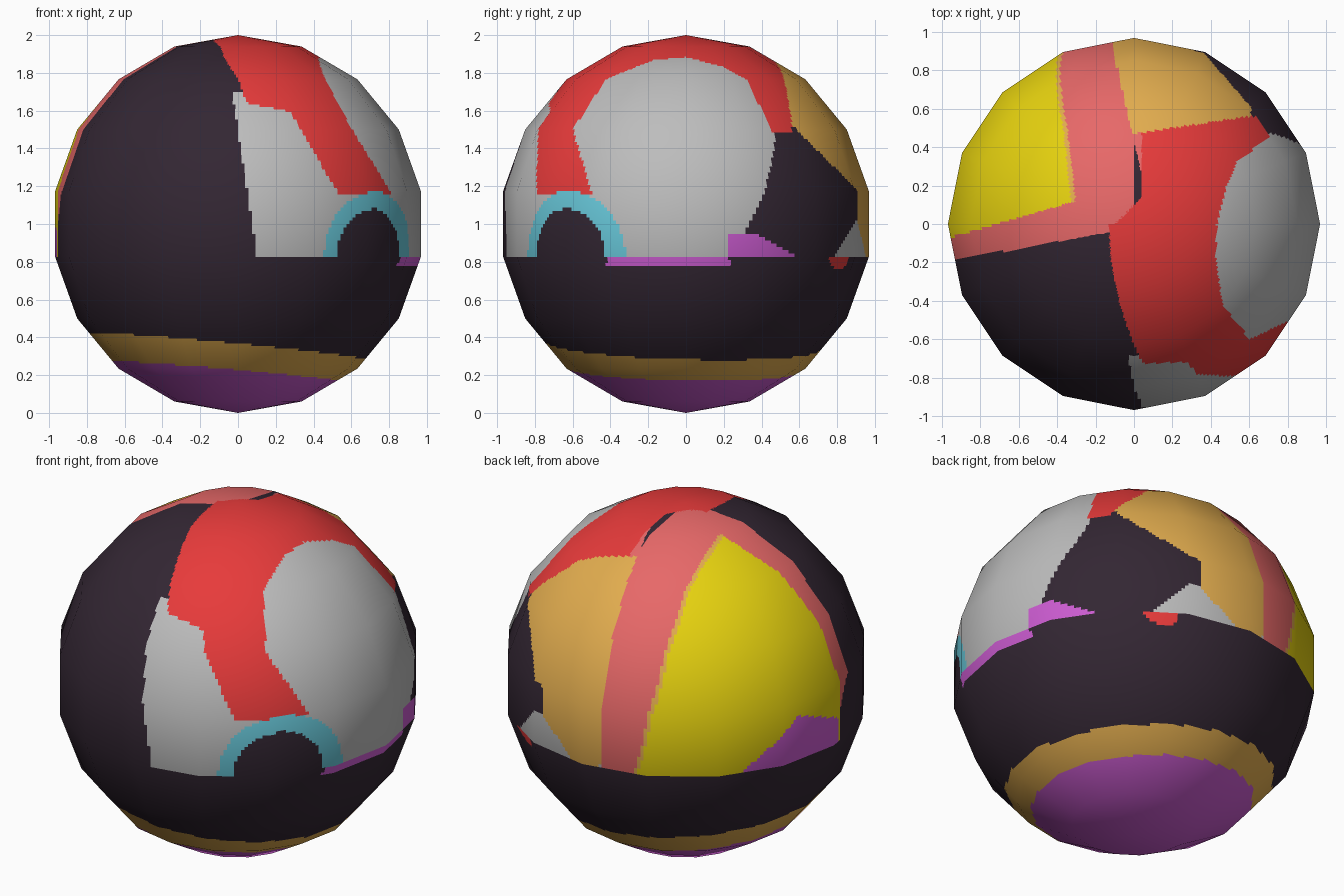
import bpy, bmesh, math
from mathutils import Vector

if "Cube" in bpy.data.objects:
    bpy.data.objects.remove(bpy.data.objects["Cube"])

# ---------- flat colours (sRGB picked, stored linear) ----------
def linear(c):
    return c / 12.92 if c <= 0.04045 else ((c + 0.055) / 1.055) ** 2.4

COLOURS = {
    "dark": (0.20, 0.15, 0.20),
    "grey": (0.74, 0.74, 0.74),
    "red": (0.91, 0.23, 0.23),
    "salmon": (0.91, 0.41, 0.41),
    "yellow": (0.91, 0.83, 0.06),
    "orange": (0.89, 0.68, 0.31),
    "cyan": (0.41, 0.79, 0.86),
    "purple": (0.80, 0.36, 0.82),
}
NAMES = list(COLOURS)
CENTRE = Vector((0, 0, 1))
SEAM = 0.83                                  # height where the upper panels stop
DISC_AXIS = Vector((0.856, -0.08, 0.51))     # middle of the round grey panel

def ellipse(u, v, half_u, half_v):
    return math.hypot(u / half_u, v / half_v) < 1

# lower half: tilted rings, dark belt, trim hanging over the seam
def lower_colour(x, y, z):
    if z < 0.215 - 0.085 * x - 0.02 * y:
        return "purple"
    if z < 0.345 - 0.095 * x - 0.03 * y:
        return "orange"
    if x > 0.8 and z > 0.78 and -0.42 < y < 0.23:
        return "purple"
    if x > 0 and ellipse(y - 0.81, z - 0.81, 0.05, 0.05):
        return "red"
    return "dark"

# front and right: round grey panel, red sweep around it, grey front panel, arch
def right_colour(x, y, z):
    lon = math.degrees(math.atan2(y, x))
    if ellipse(lon + 41.5, z - SEAM, 15, 0.25):
        return "dark"
    if ellipse(lon + 40.5, z - SEAM, 21, 0.345):
        return "cyan"
    if x > 0 and 0.23 < y < 0.58 and z < min(0.95, SEAM + 0.58 * (0.58 - y)):
        return "purple"
    disc = DISC_AXIS.dot(Vector((x, y, z)) - CENTRE)
    if disc > 0.82:
        return "grey"
    if y < 0:
        in_red = (x > 0.33 * y * y - 0.13 and z > 1.15
                  and (disc > 0.6 or z > 1.65 - 0.2 * x))
    else:
        in_red = x > min(0.04, y - 0.1) and z > 1.48
    if in_red:
        return "red"
    if x > 0.1 - 0.15 * (z - SEAM) and z < 1.7 and y < 0.47 - 0.53 * (1.5 - z) ** 2:
        return "grey"
    return None

# back and left: orange panel, salmon bands, yellow panel, purple corner
def back_colour(x, y, z):
    if x > -0.23 * (y - 0.43) and y > 0:
        if (y + z > 2.085 and y > 0.47 + 0.15 * x) or y > 0.91 + 0.25 * max(0, 1 - z):
            return "orange"
        if z < 1.01 and y > 0.79 + 0.58 * (z - SEAM):
            return "grey"
        return "salmon" if x < 0.05 else "dark"
    if x > 0:
        return "dark"
    if y > -0.05 and z < min(0.99 + 0.375 * y, 1.09 - 0.87 * (y - 0.27)):
        return "purple"
    edge = 0.27 * (z - 1.4) ** 2 - 0.405
    if y > 0.207 + 0.29 * x and x < edge + 0.02:
        return "yellow" if x < edge else "orange"
    if y > max(0.18 * x - 0.02, -0.05 - 0.6 * (z - 0.97)):
        return "salmon"
    return "dark"

def colour_at(p):
    if p.z < SEAM:
        return lower_colour(*p)
    if p.y < 0.47 + 0.15 * p.x or p.z < 0.95:
        found = right_colour(*p)
        if found:
            return found
    return back_colour(*p)

# ---------- ball: 16 sides, 9 bands, flat panels cut finely for the paint ----------
bm = bmesh.new()
bmesh.ops.create_uvsphere(bm, u_segments=16, v_segments=9, radius=1)
for vert in bm.verts:
    vert.co = (vert.co.x * 0.983, vert.co.y * 0.983, vert.co.z + 1)
bmesh.ops.subdivide_edges(bm, edges=bm.edges[:], cuts=19, use_grid_fill=True)
for face in bm.faces:
    face.material_index = NAMES.index(colour_at(face.calc_center_median()))
    face.smooth = True

mesh = bpy.data.meshes.new("painted_ball")
bm.to_mesh(mesh)
bm.free()
for name, rgb in COLOURS.items():
    mat = bpy.data.materials.new(name)
    mat.diffuse_color = [linear(c) for c in rgb] + [1]
    mat.use_nodes = True
    mat.node_tree.nodes["Principled BSDF"].inputs["Base Color"].default_value = mat.diffuse_color
    mesh.materials.append(mat)

# smooth shading across the flat panels
mesh.normals_split_custom_set_from_vertices([(v.co - CENTRE).normalized() for v in mesh.vertices])
ball = bpy.data.objects.new("painted_ball", mesh)
bpy.context.collection.objects.link(ball)
